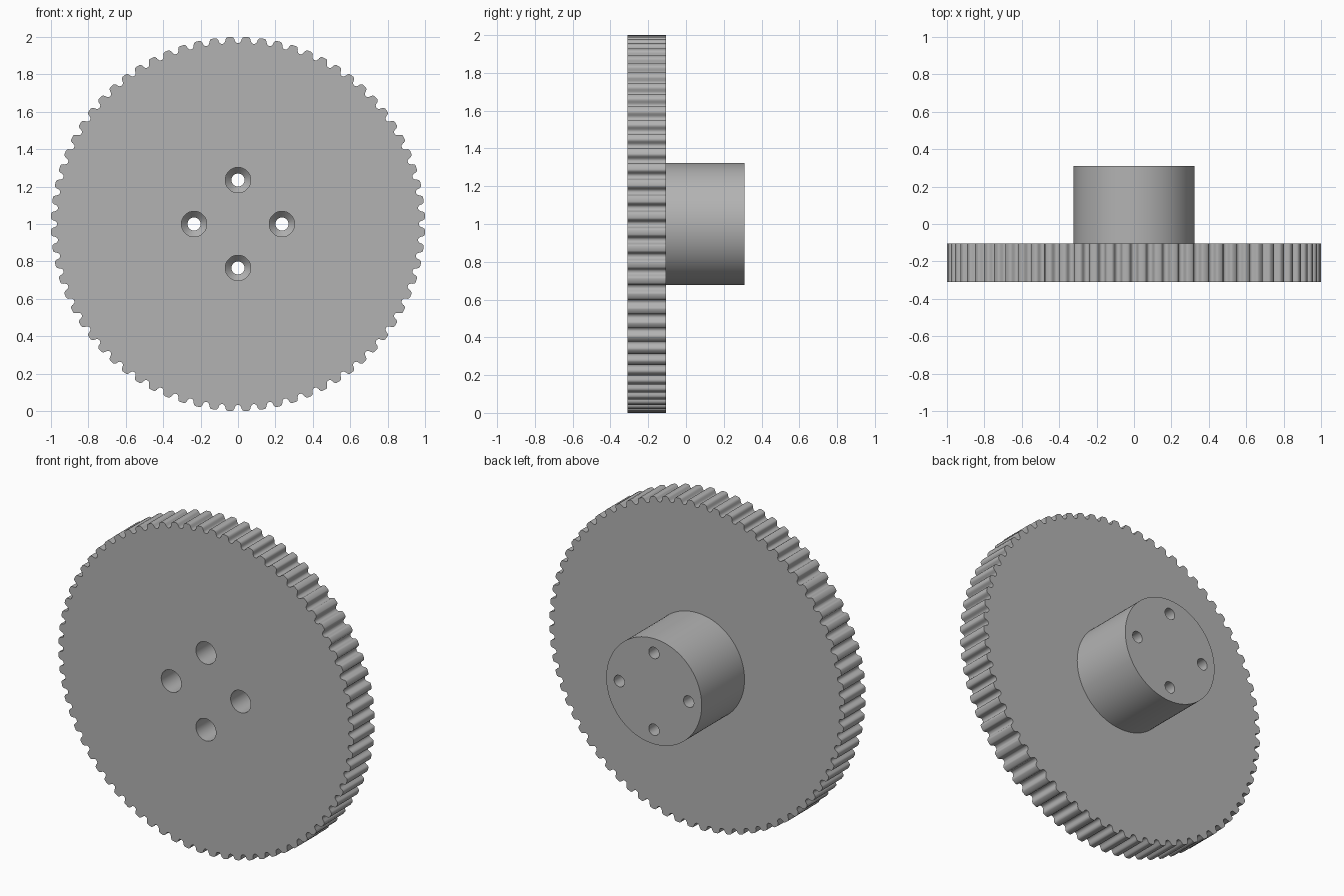
import bpy, bmesh
from math import sin, cos, pi, radians

old = bpy.data.objects.get("Cube")
if old:
    bpy.data.objects.remove(old)

TEETH = 72
FRONT, PLATE_BACK, HUB_BACK = -0.31, -0.105, 0.31
CENTRE = 1.0
HOLE_DISTANCE = 0.235

metal = bpy.data.materials.new("grey_metal")
metal.use_nodes = True
grey = (0.45, 0.45, 0.45, 1)
metal.diffuse_color = grey
metal.node_tree.nodes["Principled BSDF"].inputs["Base Color"].default_value = grey


def circle(radius, steps, x=0, z=0):
    return [(x + radius * cos(2 * pi * i / steps), z + radius * sin(2 * pi * i / steps))
            for i in range(steps)]


def gear_outline():
    """Round-bottomed grooves between narrow, softly rounded teeth."""
    pitch = 2 * pi / TEETH
    tooth = [(-0.27, 0.989), (-0.21, 0.997), (-0.13, 1.0), (0.13, 1.0), (0.21, 0.997), (0.27, 0.989)]
    groove = [(0.31, 0.978), (0.37, 0.970), (0.45, 0.967), (0.55, 0.967), (0.63, 0.970), (0.69, 0.978)]
    return [(r * cos((i + 0.5 + t) * pitch), r * sin((i + 0.5 + t) * pitch))
            for i in range(TEETH) for t, r in tooth + groove]


def loft(bm, sections):
    """Join matching outlines, each given as (y, points), and cap both ends."""
    rings = [[bm.verts.new((x, y, z + CENTRE)) for x, z in pts] for y, pts in sections]
    for a, b in zip(rings, rings[1:]):
        for i in range(len(a)):
            j = (i + 1) % len(a)
            bm.faces.new((a[i], a[j], b[j], b[i]))
    bm.faces.new(rings[0])
    bm.faces.new(rings[-1])


def make(name, bodies):
    bm = bmesh.new()
    for sections in bodies:
        loft(bm, sections)
    bmesh.ops.recalc_face_normals(bm, faces=bm.faces)
    mesh = bpy.data.meshes.new(name)
    bm.to_mesh(mesh)
    bm.free()
    mesh.materials.append(metal)
    obj = bpy.data.objects.new(name, mesh)
    bpy.context.collection.objects.link(obj)
    return obj


# Screw holes: wide straight bore, conical seat, narrow hole through the hub
screw_hole = [(-0.4, 0.068), (-0.11, 0.068), (-0.075, 0.035), (0.4, 0.035)]
holes = make("screw_hole_cutter", [
    [(y, circle(r, 32, HOLE_DISTANCE * cos(k * pi / 2), HOLE_DISTANCE * sin(k * pi / 2)))
     for y, r in screw_hole] for k in range(4)])
holes.hide_render = True
holes.hide_set(True)

# Toothed wheel and the hub behind it
outline = gear_outline()
wheel = make("toothed_wheel", [[(FRONT, outline), (PLATE_BACK, outline)]])
rim = circle(0.323, 96)
hub = make("hub", [[(PLATE_BACK, rim), (HUB_BACK, rim)]])

for part in (wheel, hub):
    cut = part.modifiers.new("screw_holes", "BOOLEAN")
    cut.operation = "DIFFERENCE"
    cut.solver = "EXACT"
    cut.object = holes
    bpy.ops.object.select_all(action="DESELECT")
    part.select_set(True)
    bpy.context.view_layer.objects.active = part
    bpy.ops.object.modifier_apply(modifier=cut.name)
    bpy.ops.object.shade_smooth_by_angle(angle=radians(35))
